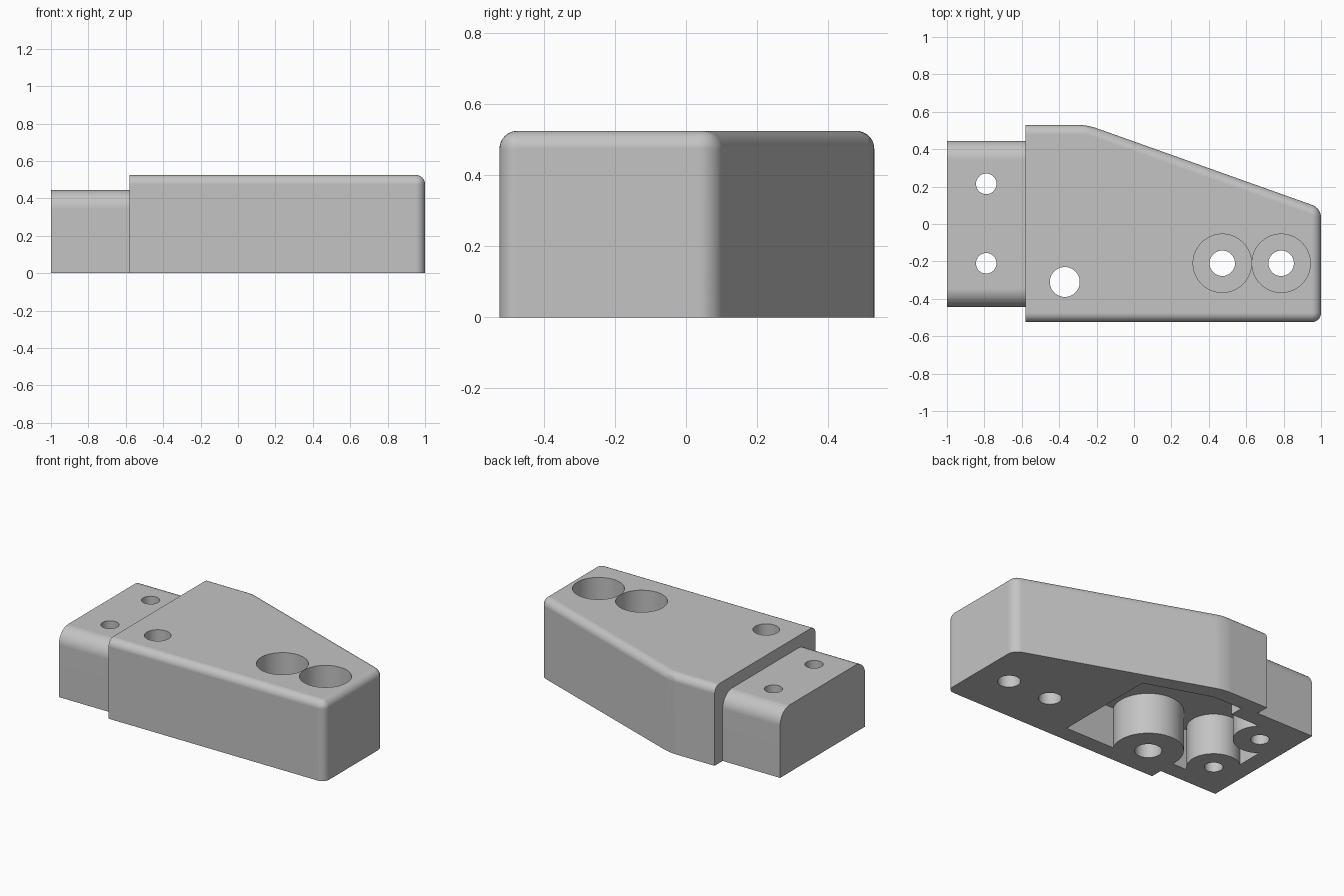
import bpy
import bmesh
from math import radians

cube = bpy.data.objects.get("Cube")
if cube:
    bpy.data.objects.remove(cube, do_unlink=True)

HEIGHT = 0.525         # main body
TONGUE_HEIGHT = 0.445
STEP_X = -0.58         # where the narrow tongue meets the body
POCKET_TOP = 0.27

grey = bpy.data.materials.new("plain_grey")
grey.use_nodes = True
grey.diffuse_color = (0.55, 0.55, 0.55, 1)
shader = next(n for n in grey.node_tree.nodes if n.type == "BSDF_PRINCIPLED")
shader.inputs["Base Color"].default_value = grey.diffuse_color
shader.inputs["Roughness"].default_value = 0.6


def prism(name, outline, z0, z1, radius=0, rounded=None):
    """Extrude an outline and round the edges chosen by a rule on their ends."""
    bm = bmesh.new()
    base = bm.faces.new([bm.verts.new((x, y, z0)) for x, y in outline])
    grown = bmesh.ops.extrude_face_region(bm, geom=[base])["geom"]
    for v in grown:
        if isinstance(v, bmesh.types.BMVert):
            v.co.z = z1
    bmesh.ops.recalc_face_normals(bm, faces=bm.faces)
    if rounded:
        edges = [e for e in bm.edges if rounded(e.verts[0].co, e.verts[1].co)]
        bmesh.ops.bevel(bm, geom=edges, offset=radius, offset_type="OFFSET",
                        segments=8, profile=0.5, affect="EDGES")
    mesh = bpy.data.meshes.new(name)
    bm.to_mesh(mesh)
    bm.free()
    mesh.materials.append(grey)
    obj = bpy.data.objects.new(name, mesh)
    bpy.context.collection.objects.link(obj)
    return obj


def cylinder(name, x, y, radius, z0, z1):
    bpy.ops.mesh.primitive_cylinder_add(vertices=64, radius=radius, depth=z1 - z0,
                                        location=(x, y, (z0 + z1) / 2))
    obj = bpy.context.object
    obj.name = name
    obj.data.materials.append(grey)
    return obj


def combine(target, tool, operation):
    """Apply one boolean and discard the tool."""
    bpy.context.view_layer.update()
    mod = target.modifiers.new(operation.lower(), "BOOLEAN")
    mod.operation, mod.object, mod.solver = operation, tool, "EXACT"
    bpy.context.view_layer.objects.active = target
    bpy.ops.object.modifier_apply(modifier=mod.name)
    bpy.data.objects.remove(tool, do_unlink=True)


# Tapered body: rounded everywhere except at the step and the underside
def body_edges(a, b):
    at_step = a.x < STEP_X + 0.01 and b.x < STEP_X + 0.01
    return not at_step and max(a.z, b.z) > 0


body = prism("bracket_body",
             [(STEP_X, -0.525), (1, -0.525), (1, 0.085), (-0.25, 0.53), (STEP_X, 0.53)],
             -0.2, HEIGHT, 0.05, body_edges)

# Narrow tongue with its two long top edges rounded
tongue = prism("tongue", [(-1, -0.445), (-0.5, -0.445), (-0.5, 0.445), (-1, 0.445)],
               -0.1, TONGUE_HEIGHT, 0.1,
               lambda a, b: min(a.z, b.z) > 0 and abs(a.y - b.y) < 0.01)
combine(body, tongue, "UNION")

# Flat underside
trim = prism("trim", [(-2, -2), (2, -2), (2, 2), (-2, 2)], -1, 0)
combine(body, trim, "DIFFERENCE")

# Hollow underside, leaving a boss around each mounting hole
pocket = prism("pocket",
               [(-0.89, -0.335), (-0.47, -0.335), (-0.47, -0.415), (0.17, -0.415),
                (0.17, 0.28), (-0.26, 0.425), (-0.47, 0.425), (-0.47, 0.335),
                (-0.89, 0.335)], -0.1, POCKET_TOP)
mounts = [(-0.37, -0.31, 0.21, 0.08), (-0.79, -0.21, 0.16, 0.055),
          (-0.79, 0.215, 0.16, 0.055)]
for x, y, outer, bore in mounts:
    combine(pocket, cylinder("boss", x, y, outer, -0.3, 0.4), "DIFFERENCE")
combine(body, pocket, "DIFFERENCE")

for x, y, outer, bore in mounts:
    combine(body, cylinder("mount_bore", x, y, bore, -0.2, 0.8), "DIFFERENCE")

# Two counterbored screw holes at the narrow end
for x in (0.472, 0.787):
    combine(body, cylinder("screw_bore", x, -0.21, 0.068, -0.2, 0.8), "DIFFERENCE")
    combine(body, cylinder("counterbore", x, -0.21, 0.156, HEIGHT - 0.16, 0.8), "DIFFERENCE")

# Smooth shading with crisp edges and flat large faces
bpy.ops.object.select_all(action="DESELECT")
body.select_set(True)
bpy.context.view_layer.objects.active = body
bpy.ops.object.shade_smooth_by_angle(angle=radians(30))
flat = body.modifiers.new("flat_faces", "WEIGHTED_NORMAL")
flat.keep_sharp = True
